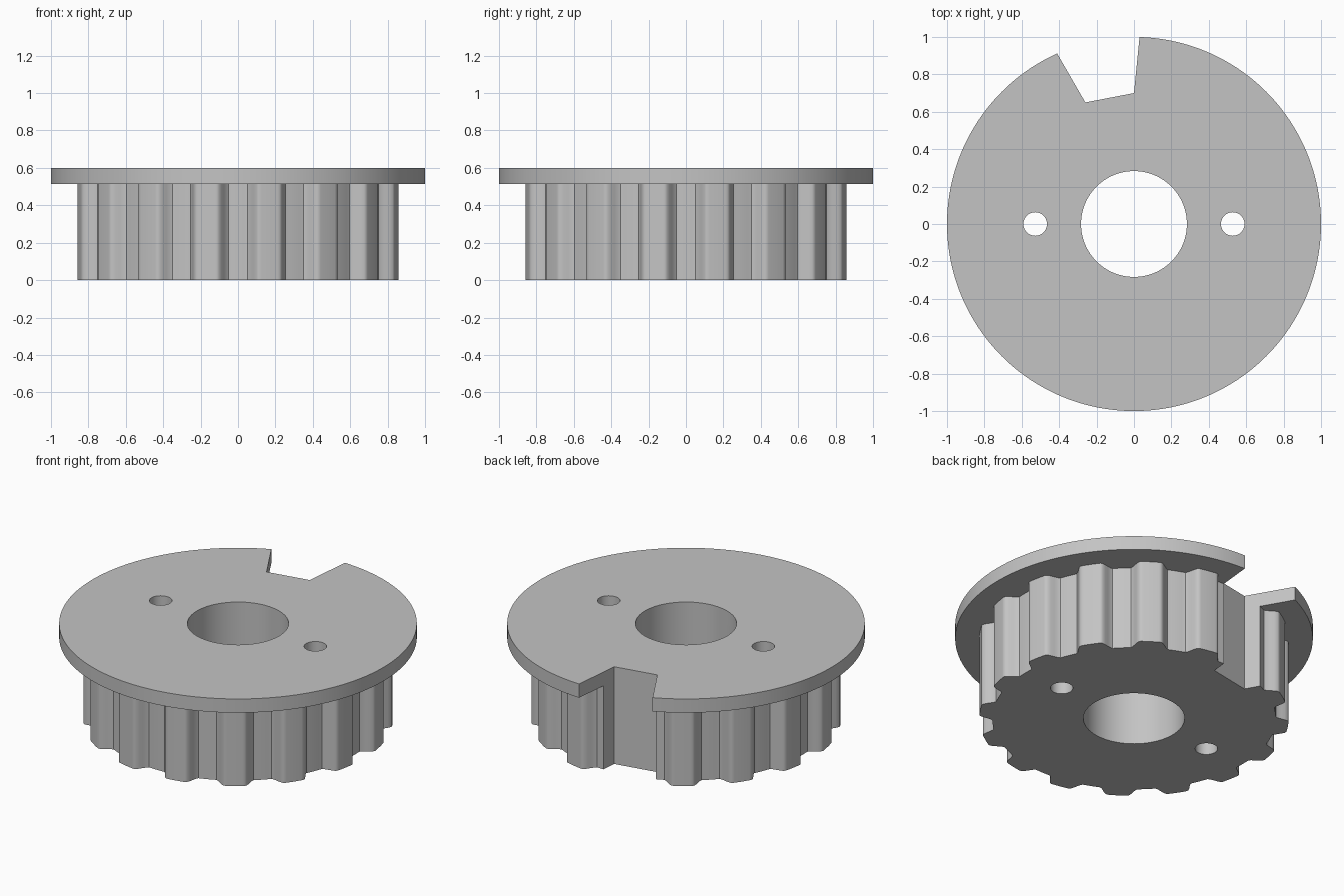
import bpy
import bmesh
from math import sin, cos, radians, tau

default = bpy.data.objects.get("Cube")
if default:
    bpy.data.objects.remove(default, do_unlink=True)

TEETH = 16
TIP, ROOT = 0.865, 0.793
FLANGE_Z, TOP_Z = 0.515, 0.60

grey = bpy.data.materials.new("plain grey")
grey.use_nodes = True
colour = (0.55, 0.55, 0.55, 1)
grey.diffuse_color = colour
grey.node_tree.nodes["Principled BSDF"].inputs["Base Color"].default_value = colour


def prism(name, outline, z0, z1):
    """Extrude a counter-clockwise outline from z0 to z1."""
    bm = bmesh.new()
    base = bm.faces.new([bm.verts.new((x, y, z0)) for x, y in outline])
    extruded = bmesh.ops.extrude_face_region(bm, geom=[base], use_keep_orig=True)
    moved = [v for v in extruded["geom"] if isinstance(v, bmesh.types.BMVert)]
    bmesh.ops.translate(bm, verts=moved, vec=(0, 0, z1 - z0))
    bmesh.ops.recalc_face_normals(bm, faces=bm.faces)
    mesh = bpy.data.meshes.new(name)
    bm.to_mesh(mesh)
    bm.free()
    mesh.materials.append(grey)
    obj = bpy.data.objects.new(name, mesh)
    bpy.context.collection.objects.link(obj)
    return obj


def circle(radius, count, cx=0.0):
    return [(cx + radius * cos(tau * i / count), radius * sin(tau * i / count))
            for i in range(count)]


def toothed_outline(steps=30):
    """Rounded teeth with a groove centred on each axis."""
    pitch = 360 / TEETH
    points = []
    for i in range(TEETH * steps):
        angle = i * pitch / steps
        offset = abs((angle + pitch / 2) % pitch - pitch / 2)
        t = min(max((offset - 3.5) / 4, 0), 1)
        r = ROOT + (TIP - ROOT) * t * t * (3 - 2 * t)
        points.append((r * cos(radians(angle)), r * sin(radians(angle))))
    return points


# Main parts
parts = [
    prism("toothed_body", toothed_outline(), 0, FLANGE_Z),
    prism("flange", circle(1, 192), FLANGE_Z, TOP_Z),
]

# Cutters: centre bore, two pin holes and the notch at the back
notch = [(-0.26, 0.65), (0.0, 0.70), (0.045, 1.15), (-0.548, 1.15)]
cutters = [prism("bore_cutter", circle(0.283, 96), -0.2, 0.8),
           prism("notch_cutter", notch, -0.2, 0.8)]
for side in (-1, 1):
    cutters.append(prism("pin_hole_cutter", circle(0.063, 40, side * 0.528), -0.2, 0.8))

for part in parts:
    for cutter in cutters:
        cutter.hide_render = True
        mod = part.modifiers.new("cut", 'BOOLEAN')
        mod.operation = 'DIFFERENCE'
        mod.solver = 'EXACT'
        mod.object = cutter

# Bake the cuts, then discard the cutters
graph = bpy.context.evaluated_depsgraph_get()
baked = [bpy.data.meshes.new_from_object(p.evaluated_get(graph)) for p in parts]
for part, mesh in zip(parts, baked):
    part.modifiers.clear()
    part.data = mesh
for cutter in cutters:
    bpy.data.objects.remove(cutter, do_unlink=True)

# Smooth curved walls, keep rims and notch corners crisp
bpy.ops.object.select_all(action='DESELECT')
for part in parts:
    part.select_set(True)
bpy.context.view_layer.objects.active = parts[0]
bpy.ops.object.shade_smooth_by_angle(angle=radians(35))
